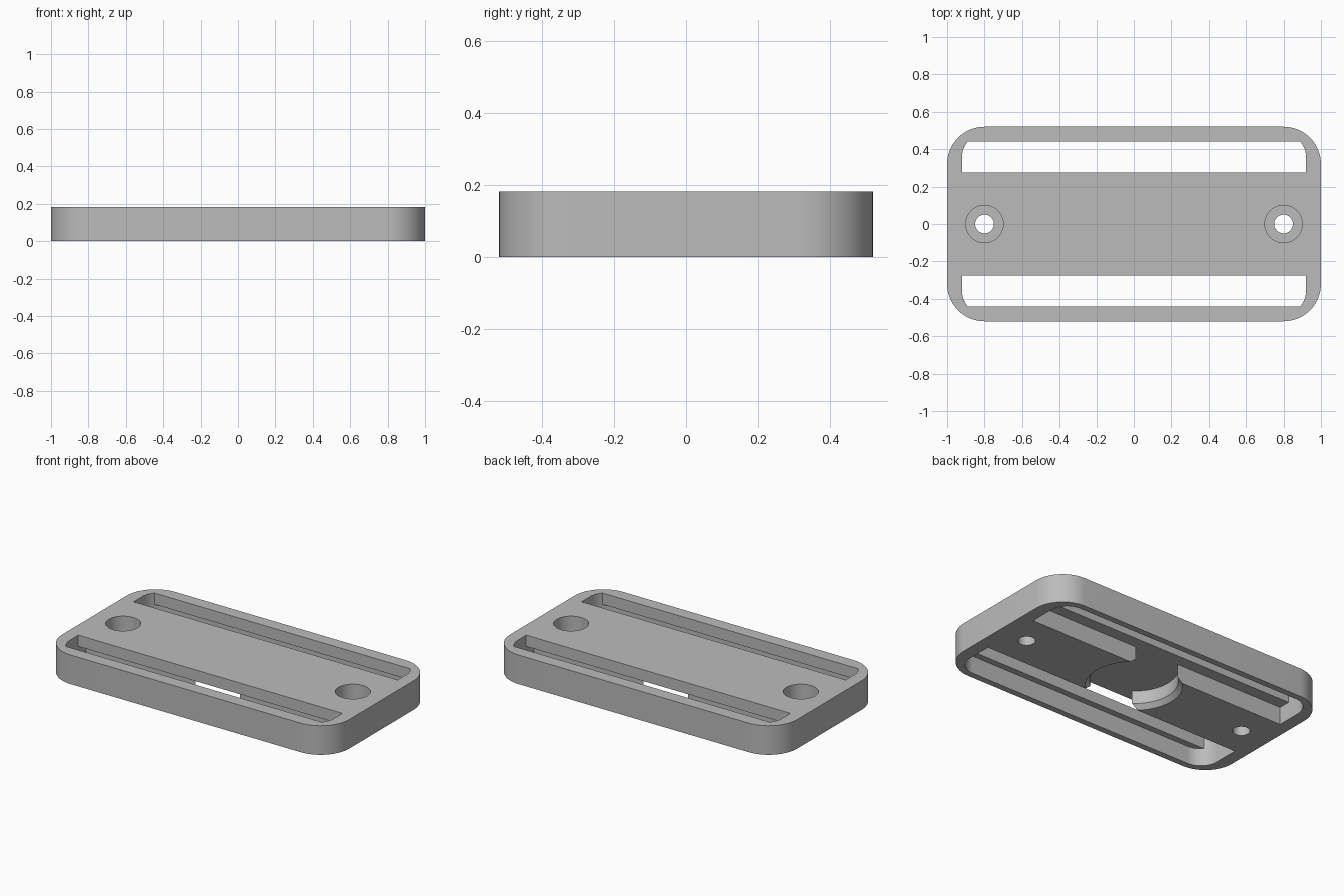
import bpy, bmesh
from math import sin, cos, pi, asin

if "Cube" in bpy.data.objects:
    bpy.data.objects.remove(bpy.data.objects["Cube"])

HEIGHT = 0.183   # plate thickness
CEILING = 0.112  # roof of the hollows in the underside
OVER = 0.1       # cutter overshoot

grey = bpy.data.materials.new("plain grey")
grey.use_nodes = True
colour = (0.5, 0.5, 0.5, 1)
grey.diffuse_color = colour
grey.node_tree.nodes["Principled BSDF"].inputs["Base Color"].default_value = colour


def arc(cx, cy, r, start, end, n=16):
    step = (end - start) / n
    return [(cx + r * cos(start + i * step), cy + r * sin(start + i * step))
            for i in range(n + 1)]


def loft(name, rings):
    """Closed solid through a stack of (outline, z) rings."""
    bm = bmesh.new()
    loops = [[bm.verts.new((x, y, z)) for x, y in pts] for pts, z in rings]
    n = len(loops[0])
    for low, high in zip(loops, loops[1:]):
        for i in range(n):
            j = (i + 1) % n
            bm.faces.new((low[i], low[j], high[j], high[i]))
    bm.faces.new(loops[0])
    bm.faces.new(loops[-1])
    bmesh.ops.recalc_face_normals(bm, faces=bm.faces)
    mesh = bpy.data.meshes.new(name)
    bm.to_mesh(mesh)
    bm.free()
    mesh.materials.append(grey)
    obj = bpy.data.objects.new(name, mesh)
    bpy.context.collection.objects.link(obj)
    return obj


def circle(cx, r):
    return arc(cx, 0, r, 0, 2 * pi, 64)[:-1]


def slot(side, inner, outer):
    """Strap slot outline with rounded outer corners, on one side in y."""
    cx, cy, r = 0.8, 0.36, 0.12
    bend = arc(cx, cy, r, 0, asin(min(1, (outer - cy) / r)))
    half = [(cx + r, inner)] + bend
    pts = half + [(-x, y) for x, y in reversed(half)]
    return [(x, side * y) for x, y in pts]


# Rounded plate
outline = []
for k, (sx, sy) in enumerate([(1, 1), (-1, 1), (-1, -1), (1, -1)]):
    outline += arc(sx * 0.8, sy * 0.32, 0.2, k * pi / 2, (k + 1) * pi / 2)
plate = loft("strap_plate", [(outline, 0), (outline, HEIGHT)])

cutters = []

# Strap slots: wide below, narrower at the top
for side in (1, -1):
    wide = slot(side, 0.2, 0.48)
    narrow = slot(side, 0.275, 0.44)
    cutters.append(loft("slot_below", [(wide, -OVER), (wide, CEILING)]))
    cutters.append(loft("slot_top", [(narrow, CEILING - 0.02), (narrow, HEIGHT + OVER)]))

# Chamfered round recess in the underside
rim, bore = circle(0, 0.278), circle(0, 0.253)
cutters.append(loft("round_recess", [(rim, -OVER), (rim, 0), (bore, 0.03), (bore, CEILING)]))

# Counterbored screw holes
for cx in (0.8, -0.8):
    small, large = circle(cx, 0.05), circle(cx, 0.1)
    cutters.append(loft("screw_hole", [(small, -OVER), (small, 0.07),
                                       (large, 0.07), (large, HEIGHT + OVER)]))

for cutter in cutters:
    cutter.hide_render = True
    mod = plate.modifiers.new(cutter.name, "BOOLEAN")
    mod.operation = "DIFFERENCE"
    mod.solver = "EXACT"
    mod.object = cutter

# Bake the cuts and drop the cutters
bpy.context.view_layer.update()
cut = plate.evaluated_get(bpy.context.evaluated_depsgraph_get())
plate.data = bpy.data.meshes.new_from_object(cut)
plate.modifiers.clear()
for cutter in cutters:
    bpy.data.objects.remove(cutter)

# Smooth curves, sharp edges
bpy.ops.object.select_all(action="DESELECT")
plate.select_set(True)
bpy.context.view_layer.objects.active = plate
bpy.ops.object.shade_smooth_by_angle(angle=pi / 6)
